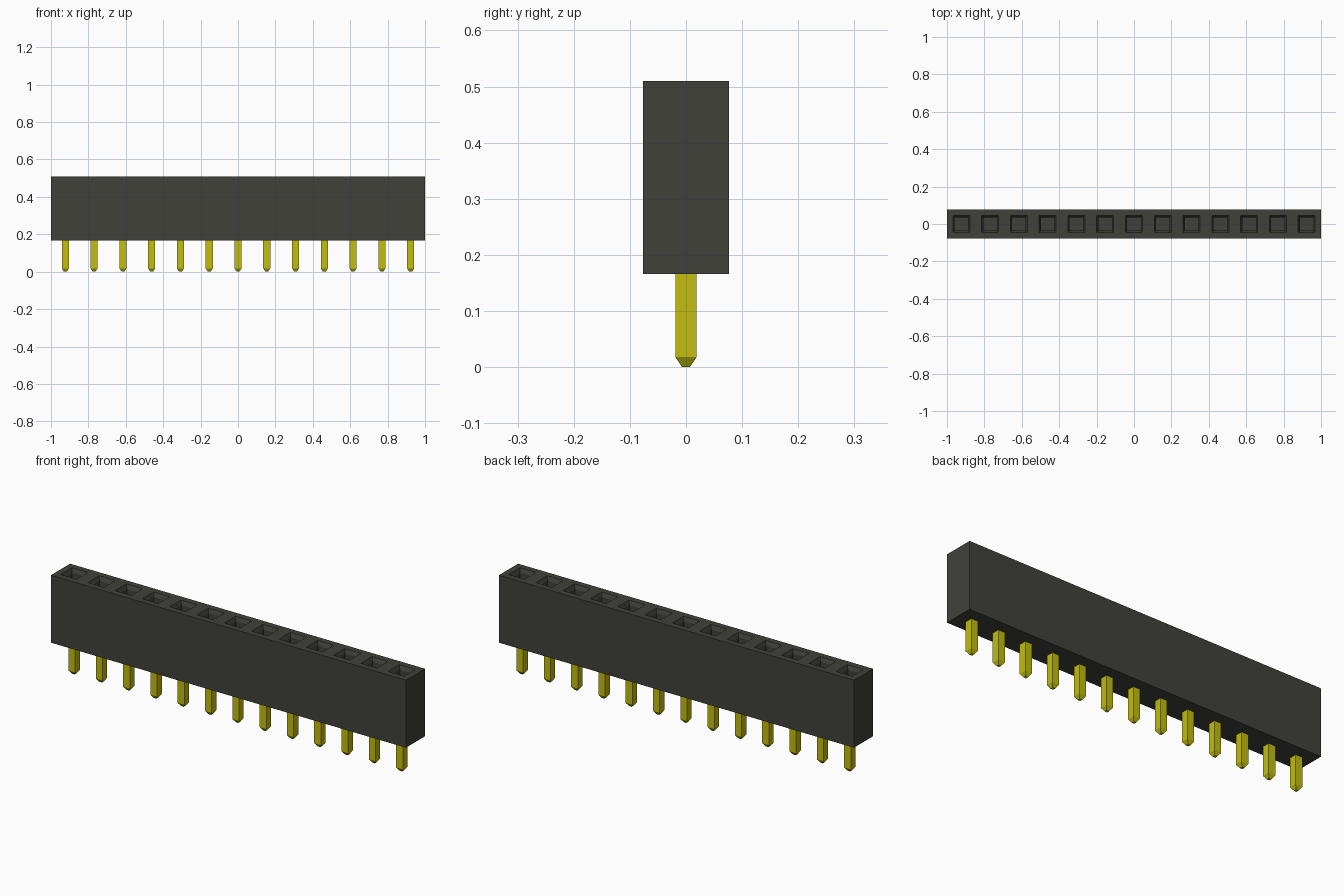
import bpy
import bmesh
from mathutils import Matrix, Vector

cube = bpy.data.objects.get("Cube")
if cube:
    bpy.data.objects.remove(cube, do_unlink=True)

PINS = 13
PITCH = 2.0 / PINS
DEPTH = 0.153                  # housing size in y
BOTTOM, TOP = 0.166, 0.51      # housing height range
PIN_HALF = 0.019


def material(name, rgb):
    mat = bpy.data.materials.new(name)
    mat.use_nodes = True
    color = (*rgb, 1.0)
    mat.diffuse_color = color
    mat.node_tree.nodes["Principled BSDF"].inputs["Base Color"].default_value = color
    return mat


def make_object(name, bm, mat):
    mesh = bpy.data.meshes.new(name)
    bm.to_mesh(mesh)
    bm.free()
    mesh.materials.append(mat)
    obj = bpy.data.objects.new(name, mesh)
    bpy.context.collection.objects.link(obj)
    return obj


def box(bm, size, center):
    m = Matrix.Translation(center) @ Matrix.Diagonal((*size, 1.0))
    return bmesh.ops.create_cube(bm, size=1.0, matrix=m)["verts"]


black = material("charcoal plastic", (0.053, 0.053, 0.044))
gold = material("yellow gold", (0.54, 0.51, 0.0045))

# Housing: a long box split into one cell per contact
bm = bmesh.new()
box(bm, (2.0, DEPTH, TOP - BOTTOM), (0, 0, (TOP + BOTTOM) / 2))
for i in range(1, PINS):
    bmesh.ops.bisect_plane(bm, geom=bm.verts[:] + bm.edges[:] + bm.faces[:],
                           plane_co=(-1 + i * PITCH, 0, 0), plane_no=(1, 0, 0))
bm.normal_update()

# Sockets: square opening, tapered lead-in, straight well
sockets = [f for f in bm.faces if f.normal.z > 0.9]
bmesh.ops.inset_individual(bm, faces=sockets, thickness=DEPTH / 2 - 0.032)
bmesh.ops.inset_individual(bm, faces=sockets, thickness=0.013, depth=-0.02)
wells = bmesh.ops.extrude_discrete_faces(bm, faces=sockets)["faces"]
well_verts = list({v for f in wells for v in f.verts})
bmesh.ops.translate(bm, verts=well_verts, vec=Vector((0, 0, -0.2)))
bm.normal_update()
make_object("housing", bm, black)

# Pins: square posts with a tapered tip
for i in range(PINS):
    bm = bmesh.new()
    z0, z1 = 0.018, BOTTOM + 0.01
    box(bm, (2 * PIN_HALF, 2 * PIN_HALF, z1 - z0), (0, 0, (z0 + z1) / 2))
    bm.normal_update()
    end = [f for f in bm.faces if f.normal.z < -0.9]
    bmesh.ops.inset_individual(bm, faces=end, thickness=PIN_HALF - 0.002, depth=z0)
    pin = make_object(f"pin_{i + 1:02d}", bm, gold)
    pin.location.x = -1 + (i + 0.5) * PITCH
